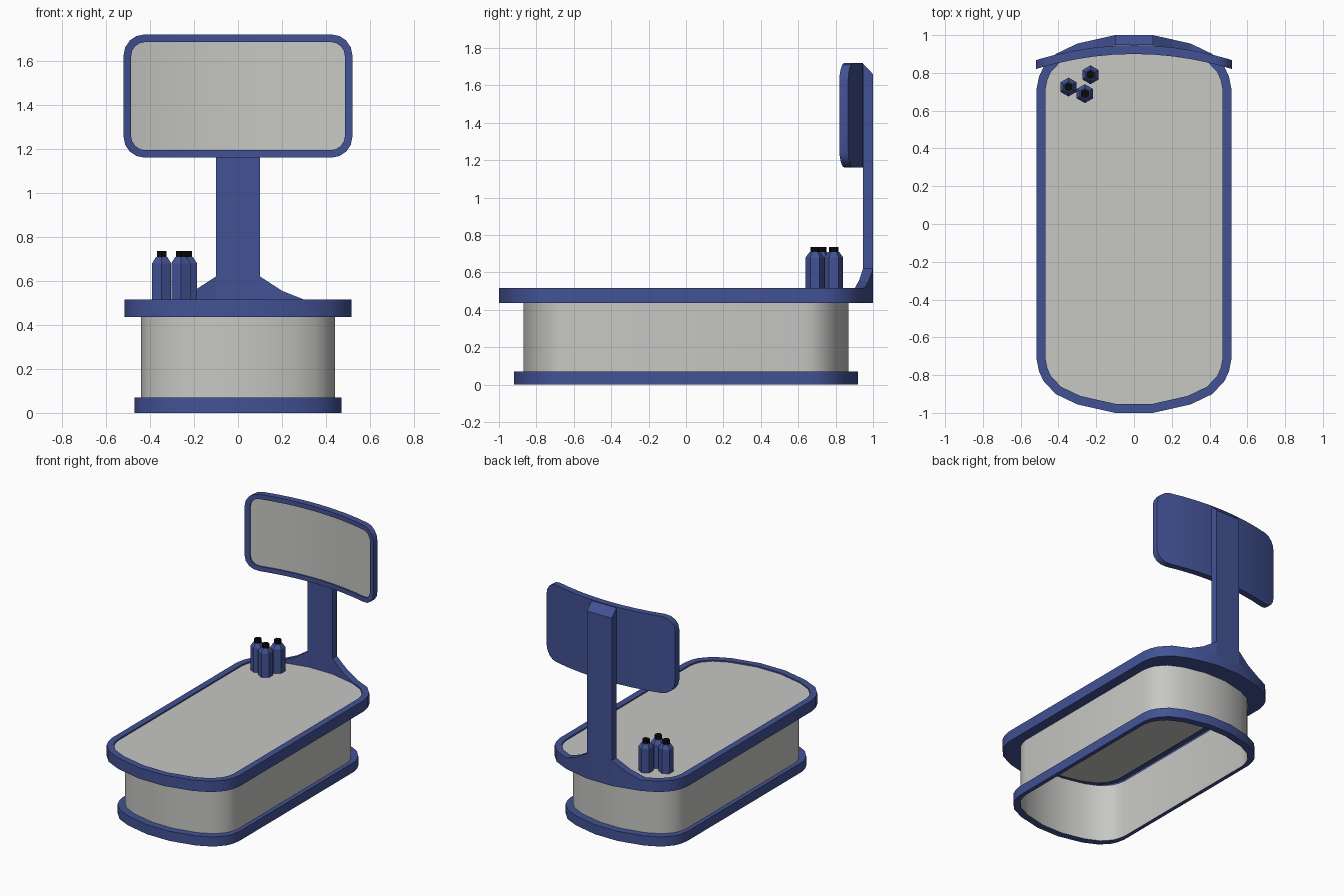
import bpy, math
from mathutils import Vector

if "Cube" in bpy.data.objects:
    bpy.data.objects.remove(bpy.data.objects["Cube"])


def material(name, rgb):
    m = bpy.data.materials.new(name)
    m.diffuse_color = (*rgb, 1)
    m.use_nodes = True
    m.node_tree.nodes["Principled BSDF"].inputs["Base Color"].default_value = m.diffuse_color
    return m


BLUE = material("blue", (0.055, 0.085, 0.30))
GREY = material("light grey", (0.57, 0.57, 0.55))
BLACK = material("black", (0.003, 0.003, 0.003))


def make(name, verts, faces, mat, smooth=True):
    me = bpy.data.meshes.new(name)
    me.from_pydata([tuple(v) for v in verts], [], faces)
    me.materials.append(mat)
    if smooth:
        me.shade_smooth()
        me.set_sharp_from_angle(angle=math.radians(30))
    ob = bpy.data.objects.new(name, me)
    bpy.context.collection.objects.link(ob)
    return ob


def loft(rings):
    """Join equal closed rings of points with quads."""
    n = len(rings[0])
    verts = [p for r in rings for p in r]
    faces = [(k * n + i, k * n + (i + 1) % n, (k + 1) * n + (i + 1) % n, (k + 1) * n + i)
             for k in range(len(rings) - 1) for i in range(n)]
    return verts, faces


def inset(pts, d):
    """Mitred inward offset of a counter-clockwise outline."""
    out = []
    for i, p in enumerate(pts):
        a = (p - pts[i - 1]).normalized()
        b = (pts[(i + 1) % len(pts)] - p).normalized()
        na, nb = Vector((-a.y, a.x)), Vector((-b.y, b.x))
        out.append(p + (na + nb) * d / (1 + na.dot(nb)))
    return out


# Bowed counter outline: one quarter, mirrored to four
quarter = [(0.515, 0.72), (0.503, 0.78), (0.48, 0.83), (0.415, 0.90), (0.3, 0.955), (0.1, 1.0)]
half = quarter + [(-x, y) for x, y in reversed(quarter)]
outer = [Vector(p) for p in half + [(-x, -y) for x, y in half]]
inner = inset(outer, 0.047)
body = [Vector((p.x * 0.855, p.y * 0.868)) for p in outer]
base = [Vector((p.x * 0.912, p.y * 0.92)) for p in outer]


def at(pts, z):
    return [(p.x, p.y, z) for p in pts]


make("base_band", *loft([at(body, 0), at(base, 0), at(base, 0.07), at(body, 0.07)]), BLUE)
make("counter_body", *loft([at(body, 0), at(body, 0.436)]), GREY)
make("counter_rim", *loft([at(body, 0.435), at(outer, 0.435), at(outer, 0.515),
                           at(inner, 0.515), at(inner, 0.503)]), BLUE)
make("counter_top", at(inner, 0.505), [tuple(range(len(inner)))], GREY, False)

# Sign post with slanted top
front, back = 0.947, 1.0
v = [(x, y, z) for y, zt in ((front, 1.715), (back, 1.66))
     for x, z in ((-0.1, 0.51), (0.1, 0.51), (0.1, zt), (-0.1, zt))]
make("sign_post", v, [(0, 1, 2, 3), (5, 4, 7, 6), (1, 5, 6, 2), (4, 0, 3, 7), (3, 2, 6, 7),
                      (1, 0, 4, 5)], BLUE, False)

# Flared feet of the post, following the rim
for side, s in (("left", -1), ("right", 1)):
    v = []
    for x, z in ((0.1, 0.62), (0.2, 0.555), (0.3, 0.515)):
        drop = (x - 0.1) * 0.225
        for y in (front - drop, back - drop):
            v += [(s * x, y, 0.51), (s * x, y, z)]
    f = []
    for k in (0, 4):
        f += [(k, k + 4, k + 5, k + 1), (k + 3, k + 7, k + 6, k + 2),
              (k + 1, k + 5, k + 7, k + 3), (k + 2, k + 6, k + 4, k)]
    f.append((8, 10, 11, 9))
    if s < 0:
        f = [q[::-1] for q in f]
    make("post_foot_" + side, v, f, BLUE, False)


# Curved sign: rounded rectangle in columns, bent backwards in the middle
def sign_outline(hx, hz, r, depth, segs=4, flats=8):
    cols = []
    for i in range(segs + 1):
        a = math.pi / 2 * i / segs
        cols.append((-hx + r - r * math.cos(a), hz - r + r * math.sin(a)))
    cols += [((-1 + 2 * i / flats) * (hx - r), hz) for i in range(1, flats)]
    cols += [(-x, h) for x, h in reversed(cols[:segs + 1])]
    pts = [(x, -h) for x, h in cols] + [(x, h) for x, h in reversed(cols)]
    return [(x, 0.90 - 0.08 * (x / 0.52) ** 2 + depth, 1.44 + z) for x, z in pts]


def strips(n, flip=False):
    f = [(i, i + 1, n - 2 - i, n - 1 - i) for i in range(n // 2 - 1)]
    return [q[::-1] for q in f] if flip else f


so_back = sign_outline(0.52, 0.28, 0.095, 0.047)
so_front = sign_outline(0.52, 0.28, 0.095, 0)
si_front = sign_outline(0.486, 0.246, 0.065, 0)
si_deep = sign_outline(0.486, 0.246, 0.065, 0.012)
v, f = loft([so_back, so_front, si_front, si_deep])
make("sign_frame", v, f + strips(len(so_back), True), BLUE)
make("sign_panel", sign_outline(0.486, 0.246, 0.065, 0.01), strips(len(si_deep)), GREY)


# Hexagonal bottles with black caps
def hexagon(x, y, r, z):
    return [(x + r * math.cos(math.radians(30 + 60 * i)),
             y + r * math.sin(math.radians(30 + 60 * i)), z) for i in range(6)]


for i, (x, y) in enumerate([(-0.347, 0.725), (-0.23, 0.79), (-0.26, 0.69)], 1):
    v, f = loft([hexagon(x, y, r, z) for r, z in ((0.05, 0.505), (0.05, 0.68), (0.03, 0.708))])
    make(f"bottle_{i}", v, f + [tuple(range(12, 18))], BLUE, False)
    v, f = loft([hexagon(x, y, 0.025, z) for z in (0.705, 0.735)])
    make(f"bottle_cap_{i}", v, f + [tuple(range(6, 12))], BLACK, False)
